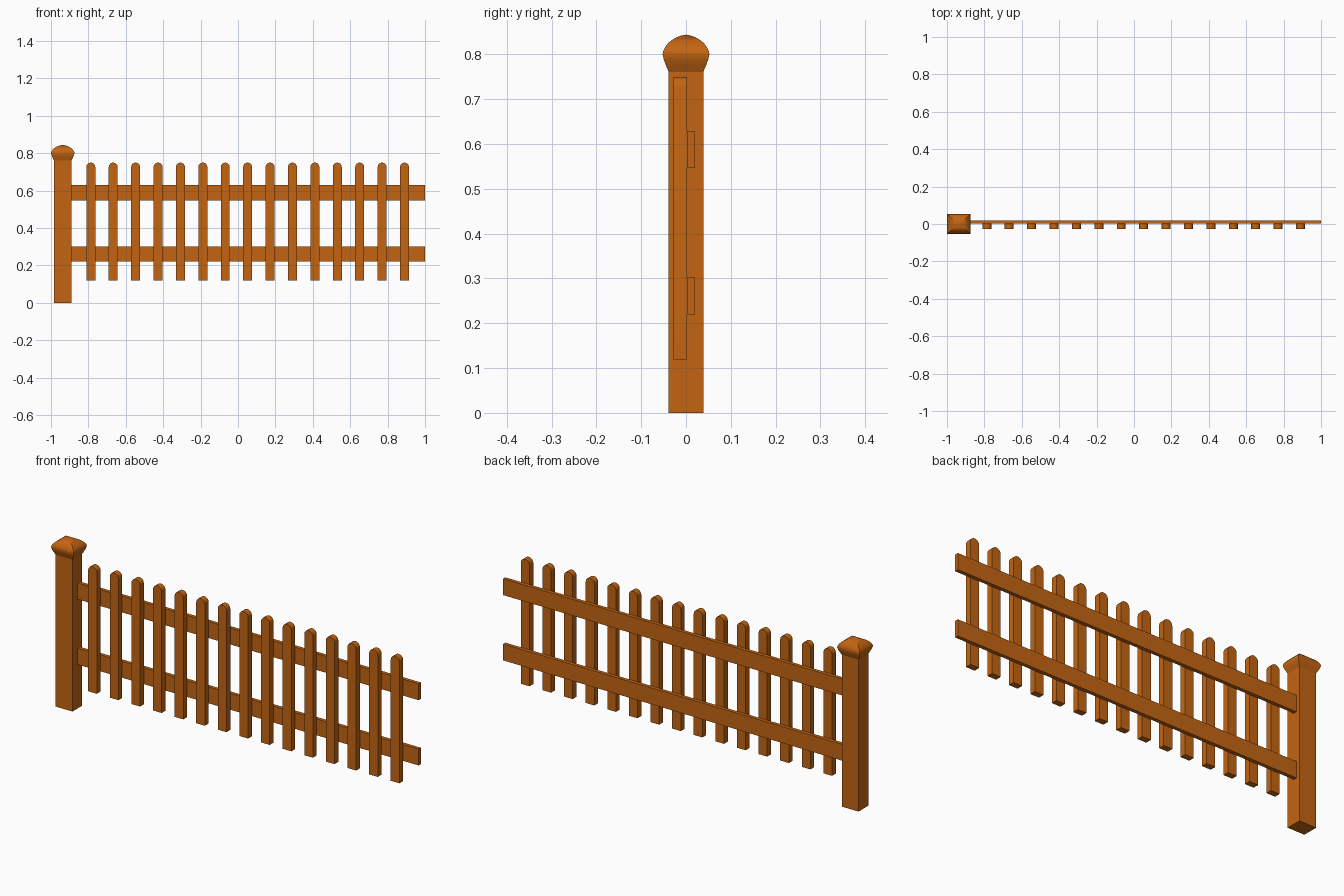
import bpy, bmesh, math

if "Cube" in bpy.data.objects:
    bpy.data.objects.remove(bpy.data.objects["Cube"])

wood = bpy.data.materials.new("orange_brown_wood")
wood.diffuse_color = (0.55, 0.13, 0.006, 1)
wood.use_nodes = True
wood.node_tree.nodes["Principled BSDF"].inputs["Base Color"].default_value = wood.diffuse_color


def finish(name, bm):
    bmesh.ops.recalc_face_normals(bm, faces=bm.faces)
    mesh = bpy.data.meshes.new(name)
    bm.to_mesh(mesh)
    bm.free()
    mesh.materials.append(wood)
    ob = bpy.data.objects.new(name, mesh)
    bpy.context.collection.objects.link(ob)
    return ob


def box(name, x0, x1, y0, y1, z0, z1):
    bm = bmesh.new()
    bmesh.ops.create_cube(bm, size=1)
    for v in bm.verts:
        v.co.x = (x0 + x1) / 2 + v.co.x * (x1 - x0)
        v.co.y = (y0 + y1) / 2 + v.co.y * (y1 - y0)
        v.co.z = (z0 + z1) / 2 + v.co.z * (z1 - z0)
    return finish(name, bm)


def smooth(ob, degrees):
    bpy.ops.object.select_all(action='DESELECT')
    ob.select_set(True)
    bpy.context.view_layer.objects.active = ob
    bpy.ops.object.shade_smooth_by_angle(angle=math.radians(degrees))


# Square post
POST_X, HX, HY = -0.937, 0.0465, 0.0387
box("post", POST_X - HX, POST_X + HX, -HY, HY, 0, 0.761)

# Domed cap: square sections scaled along a rounded profile (scale, z)
profile = [(1.0, 0.761), (1.15, 0.775), (1.27, 0.787), (1.35, 0.800),
           (1.31, 0.808), (1.19, 0.817), (1.03, 0.825), (0.82, 0.832),
           (0.55, 0.838), (0.28, 0.842)]
bm = bmesh.new()
rings = [[bm.verts.new((POST_X + sx * HX * s, sy * HY * s, z))
          for sx, sy in ((-1, -1), (1, -1), (1, 1), (-1, 1))]
         for s, z in profile]
apex = bm.verts.new((POST_X, 0, 0.844))
bm.faces.new(rings[0])
for i in range(4):
    j = (i + 1) % 4
    for a, b in zip(rings, rings[1:]):
        bm.faces.new((a[i], a[j], b[j], b[i]))
    bm.faces.new((rings[-1][i], rings[-1][j], apex))
smooth(finish("post_cap", bm), 30)

# Two horizontal rails behind the pickets
for name, z0, z1 in (("lower_rail", 0.22, 0.302), ("upper_rail", 0.547, 0.629)):
    box(name, POST_X + HX - 0.002, 1.0, 0.002, 0.02, z0, z1)

# Round-topped pickets
R, TOP, BOTTOM, SEGS = 0.024, 0.75, 0.119, 8
for n in range(15):
    cx = -0.787 + n * 0.1198
    outline = [(cx - R, BOTTOM), (cx + R, BOTTOM)]
    for k in range(SEGS + 1):
        a = math.pi * k / SEGS
        outline.append((cx + R * math.cos(a), TOP - R + R * math.sin(a)))
    bm = bmesh.new()
    face = bm.faces.new([bm.verts.new((x, -0.028, z)) for x, z in outline])
    ext = bmesh.ops.extrude_face_region(bm, geom=[face])
    for v in ext["geom"]:
        if isinstance(v, bmesh.types.BMVert):
            v.co.y = 0.002
    smooth(finish(f"picket_{n + 1}", bm), 30)
